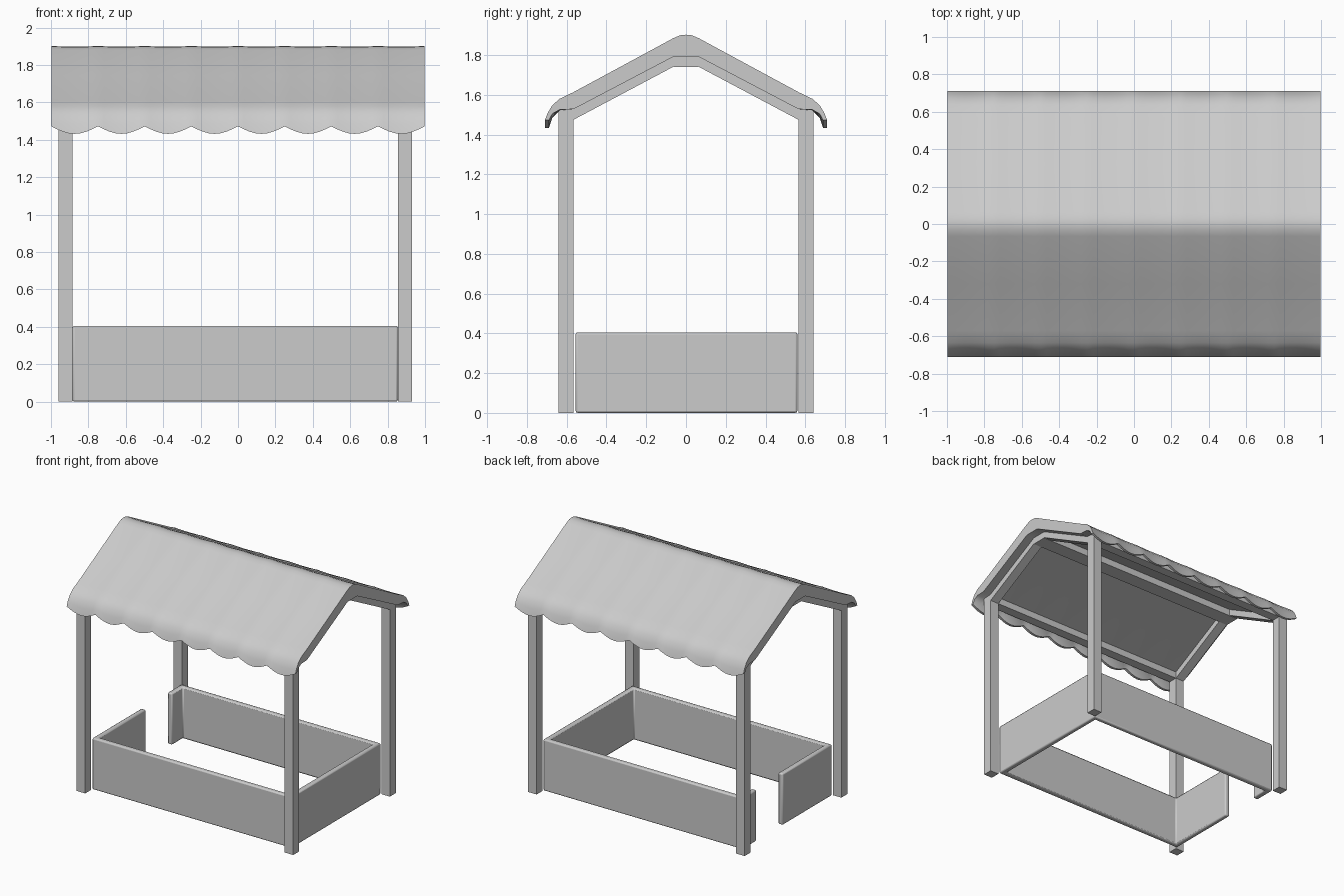
import bpy, bmesh, math

if "Cube" in bpy.data.objects:
    bpy.data.objects.remove(bpy.data.objects["Cube"])


def make(name, verts, faces, bevel=0.0, smooth=False):
    me = bpy.data.meshes.new(name)
    me.from_pydata(verts, [], faces)
    bm = bmesh.new()
    bm.from_mesh(me)
    bmesh.ops.recalc_face_normals(bm, faces=bm.faces)
    bm.to_mesh(me)
    bm.free()
    ob = bpy.data.objects.new(name, me)
    bpy.context.collection.objects.link(ob)
    if bevel:
        m = ob.modifiers.new("bevel", 'BEVEL')
        m.width, m.segments = bevel, 2
        m.limit_method = 'ANGLE'
    if smooth:
        bpy.context.view_layer.objects.active = ob
        ob.select_set(True)
        bpy.ops.object.shade_smooth_by_angle(angle=math.radians(35))
        ob.select_set(False)
    return ob


def loft(name, rings, **kw):
    """Skin a row of closed rings and cap both ends."""
    n = len(rings[0])
    verts = [p for r in rings for p in r]
    faces = [(i * n + j, i * n + (j + 1) % n, (i + 1) * n + (j + 1) % n, (i + 1) * n + j)
             for i in range(len(rings) - 1) for j in range(n)]
    faces += [tuple(range(n)), tuple(range(len(verts) - n, len(verts)))]
    return make(name, verts, faces, **kw)


def prism_x(name, x0, x1, yz, **kw):
    return loft(name, [[(x, y, z) for y, z in yz] for x in (x0, x1)], **kw)


def box(name, x0, x1, y0, y1, z0, z1, **kw):
    return prism_x(name, x0, x1, [(y0, z0), (y1, z0), (y1, z1), (y0, z1)], **kw)


XL, XR = -0.96, 0.93      # outer faces of the posts
P = 0.075                 # post width

# Corner posts and sloping rafters
for side, x0 in (("left", XL), ("right", XR - P)):
    for end, s in (("front", -1), ("back", 1)):
        y0, y1 = sorted((s * 0.64, s * 0.565))
        box(f"{end}_{side}_post", x0, x0 + P, y0, y1, 0, 1.54)
        prism_x(f"{end}_{side}_rafter", x0, x0 + P,
                [(s * 0.57, 1.472), (s * 0.05, 1.748), (s * 0.05, 1.80), (s * 0.57, 1.53)])

# Ridge beam and eave beams
box("ridge_beam", XL, XR, -0.06, 0.06, 1.74, 1.81)
for end, s in (("front", -1), ("back", 1)):
    y0, y1 = sorted((s * 0.64, s * 0.565))
    box(f"{end}_eave_beam", XL + P, XR - P, y0, y1, 1.475, 1.54)

# Low wall round the sides, with a doorway gap on the left
T = 0.04
ax, bx, ay, by = -0.885, 0.855, -0.555, 0.56
outer = [(ax, 0.06), (ax, ay), (bx, ay), (bx, by), (ax, by), (ax, 0.385)]
inner = [(ax + T, 0.06), (ax + T, ay + T), (bx - T, ay + T), (bx - T, by - T),
         (ax + T, by - T), (ax + T, 0.385)]
loft("low_wall", [[(o[0], o[1], 0), (i[0], i[1], 0), (i[0], i[1], 0.405), (o[0], o[1], 0.405)]
                  for o, i in zip(outer, inner)], bevel=0.01, smooth=True)

# Canopy: half profile (y, z, scallop weight), mirrored across the ridge
top = [(0.03, 1.895, 0), (0.065, 1.88, 0), (0.32, 1.742, 0), (0.57, 1.607, 0), (0.635, 1.58, 0.1),
       (0.672, 1.548, 0.3), (0.695, 1.51, 0.6), (0.71, 1.472, 1)]
under = [(0.69, 1.472, 1), (0.672, 1.505, 0.5), (0.635, 1.525, 0.1), (0.565, 1.528, 0), (0.06, 1.793, 0)]
half = top + under
profile = [(0, 1.898, 0)] + half + [(-y, z, w) for y, z, w in reversed(half)]
SEG = 8                    # steps per scallop
rings = []
for k in range(8 * SEG + 1):
    x = -0.998 + 1.996 * k / (8 * SEG)
    f = (k % SEG) / SEG
    sag = math.sin(math.pi * f)
    rings.append([(x, y, z - 0.04 * w * sag + (0.004 * (1 - sag) if z > 1.6 and w == 0 and (y, z) not in
                   ((0.06, 1.793), (-0.06, 1.793)) else 0)) for y, z, w in profile])
loft("scalloped_canopy", rings, smooth=True)
